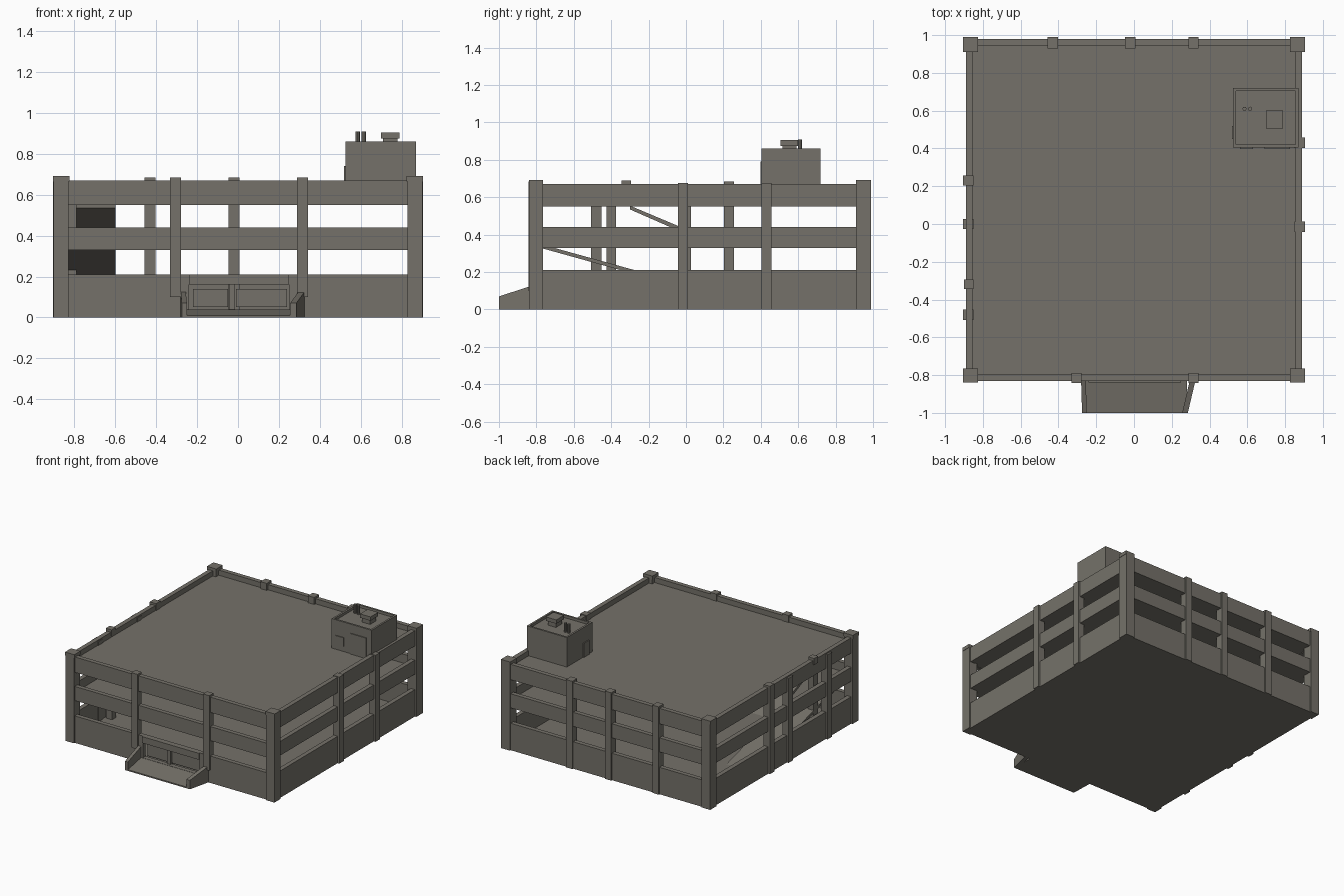
import bpy
import bmesh

cube = bpy.data.objects.get("Cube")
if cube:
    bpy.data.objects.remove(cube, do_unlink=True)

concrete = bpy.data.materials.new("warm grey concrete")
concrete.use_nodes = True
COLOUR = (0.178, 0.167, 0.143, 1)
concrete.diffuse_color = COLOUR
concrete.node_tree.nodes["Principled BSDF"].inputs["Base Color"].default_value = COLOUR


def finish(name, bm):
    bmesh.ops.recalc_face_normals(bm, faces=bm.faces)
    mesh = bpy.data.meshes.new(name)
    bm.to_mesh(mesh)
    bm.free()
    mesh.materials.append(concrete)
    obj = bpy.data.objects.new(name, mesh)
    bpy.context.collection.objects.link(obj)
    return obj


def box(name, xs, ys, zs):
    bm = bmesh.new()
    bmesh.ops.create_cube(bm, size=1)
    for v in bm.verts:
        v.co = [r[0] if c < 0 else r[1] for c, r in zip(v.co, (xs, ys, zs))]
    return finish(name, bm)


def prism(name, profile, xs, flare=0.0):
    """Extrude a (y, z) profile along x; flare widens it toward the building."""
    bm = bmesh.new()
    rings = [[bm.verts.new((x + flare * (y + 1) / 0.17, y, z)) for y, z in profile] for x in xs]
    bm.faces.new(rings[0])
    bm.faces.new(rings[1][::-1])
    n = len(profile)
    for i in range(n):
        j = (i + 1) % n
        bm.faces.new((rings[0][i], rings[0][j], rings[1][j], rings[1][i]))
    return finish(name, bm)


# Overall footprint
X, FRONT, BACK = 0.89, -0.83, 0.98
T = 0.035
INNER_X = (-X + 0.01, X - 0.01)
INNER_Y = (FRONT + 0.01, BACK - 0.01)

# Floors
box("ground_floor", INNER_X, INNER_Y, (0, 0.035))
box("middle_floor", INNER_X, INNER_Y, (0.33, 0.37))
box("roof_deck", INNER_X, INNER_Y, (0.555, 0.63))

# Horizontal wall bands on all four sides
for level, zs in (("ground", (0, 0.21)), ("middle", (0.33, 0.44)), ("parapet", (0.55, 0.67))):
    box(level + "_band_back", (-X, X), (BACK - T, BACK), zs)
    box(level + "_band_left", (X - T, X), (FRONT, BACK), zs)
    box(level + "_band_right", (-X, T - X), (FRONT, BACK), zs)
    if level != "ground":
        box(level + "_band_front", (-X, X), (FRONT, FRONT + T), zs)

# Ground wall at the front, split by the entrance
box("front_wall_right", (-X, -0.24), (FRONT, FRONT + T), (0, 0.21))
box("front_wall_left", (0.25, X), (FRONT, FRONT + T), (0, 0.21))
box("entrance_lintel", (-0.24, 0.25), (FRONT - 0.01, FRONT + T), (0.16, 0.21))
box("entrance_sill", (-0.24, 0.25), (FRONT, FRONT + T), (0, 0.04))
for side, xs in (("right", (-0.22, -0.05)), ("left", (-0.01, 0.24))):
    box("entrance_gate_" + side, xs, (-0.80, -0.79), (0.05, 0.14))
box("entrance_post", (-0.045, -0.015), (-0.81, -0.78), (0.035, 0.16))

# Corner columns
for sx in (-1, 1):
    for name, ys in (("front", (-0.84, -0.765)), ("back", (0.91, 0.99))):
        xs = sorted((sx * 0.828, sx * 0.902))
        box("corner_column_" + name, xs, ys, (0, 0.68))
        box("corner_cap_" + name, (xs[0] - 0.003, xs[1] + 0.003), ys, (0.665, 0.692))

# Intermediate columns
H = 0.027
for x in (-0.305, 0.315):
    box("front_column", (x - H, x + H), (-0.842, -0.79), (0.1, 0.685))
for x in (-0.43, -0.02, 0.315):
    box("back_column", (x - H, x + H), (0.93, 0.99), (0, 0.685))
for y in (-0.015, 0.43):
    box("left_column", (0.85, 0.905), (y - H, y + H), (0, 0.675))
for y in (-0.48, 0, 0.23):
    box("right_column", (-0.905, -0.85), (y - H, y + H), (0, 0.685 if y > 0.1 else 0.66))
box("parapet_cap", (-0.9, -0.85), (-0.345, -0.295), (0.64, 0.69))
box("inner_column", (-0.84, -0.79), (-0.425, -0.375), (0.035, 0.56))

# Sloping drives between the storeys
prism("upper_drive", [(-0.3, 0.555), (-0.3, 0.535), (0.1, 0.36), (0.14, 0.37)], (-0.84, -0.6))
prism("lower_drive", [(-0.78, 0.35), (-0.78, 0.33), (0.3, 0.03), (0.36, 0.035)], (-0.84, -0.6))

# Entrance ramp with flared side walls
prism("entrance_ramp", [(-1, 0), (-1, 0.01), (-0.82, 0.04), (-0.82, 0)], (-0.265, 0.28))
wall = [(-1, 0), (-1, 0.07), (-0.83, 0.125), (-0.83, 0)]
prism("ramp_wall_right", wall, (-0.275, -0.25), -0.005)
prism("ramp_wall_left", wall, (0.255, 0.285), 0.04)

# Rooftop stair cabin with a raised rim
CX, CY = (0.525, 0.87), (0.405, 0.72)
box("cabin_body", CX, CY, (0.62, 0.84))
R = 0.015
for y in (CY[0], CY[1] - R):
    box("cabin_rim", CX, (y, y + R), (0.835, 0.86))
for x in (CX[0], CX[1] - R):
    box("cabin_rim", (x, x + R), CY, (0.835, 0.86))
box("cabin_door", (0.69, 0.825), (0.398, 0.41), (0.63, 0.79))
box("cabin_hatch", (0.56, 0.63), (0.398, 0.41), (0.67, 0.74))
box("cabin_side_door", (0.518, 0.53), (0.45, 0.52), (0.63, 0.74))

# Rooftop equipment
box("vent_base", (0.71, 0.78), (0.515, 0.59), (0.83, 0.88))
box("vent_cover", (0.70, 0.79), (0.505, 0.60), (0.875, 0.905))
for x in (0.585, 0.615):
    bm = bmesh.new()
    bmesh.ops.create_cone(bm, cap_ends=True, segments=8, radius1=0.011, radius2=0.011, depth=0.08)
    bmesh.ops.translate(bm, verts=bm.verts, vec=(x, 0.61, 0.87))
    finish("exhaust_pipe", bm)
